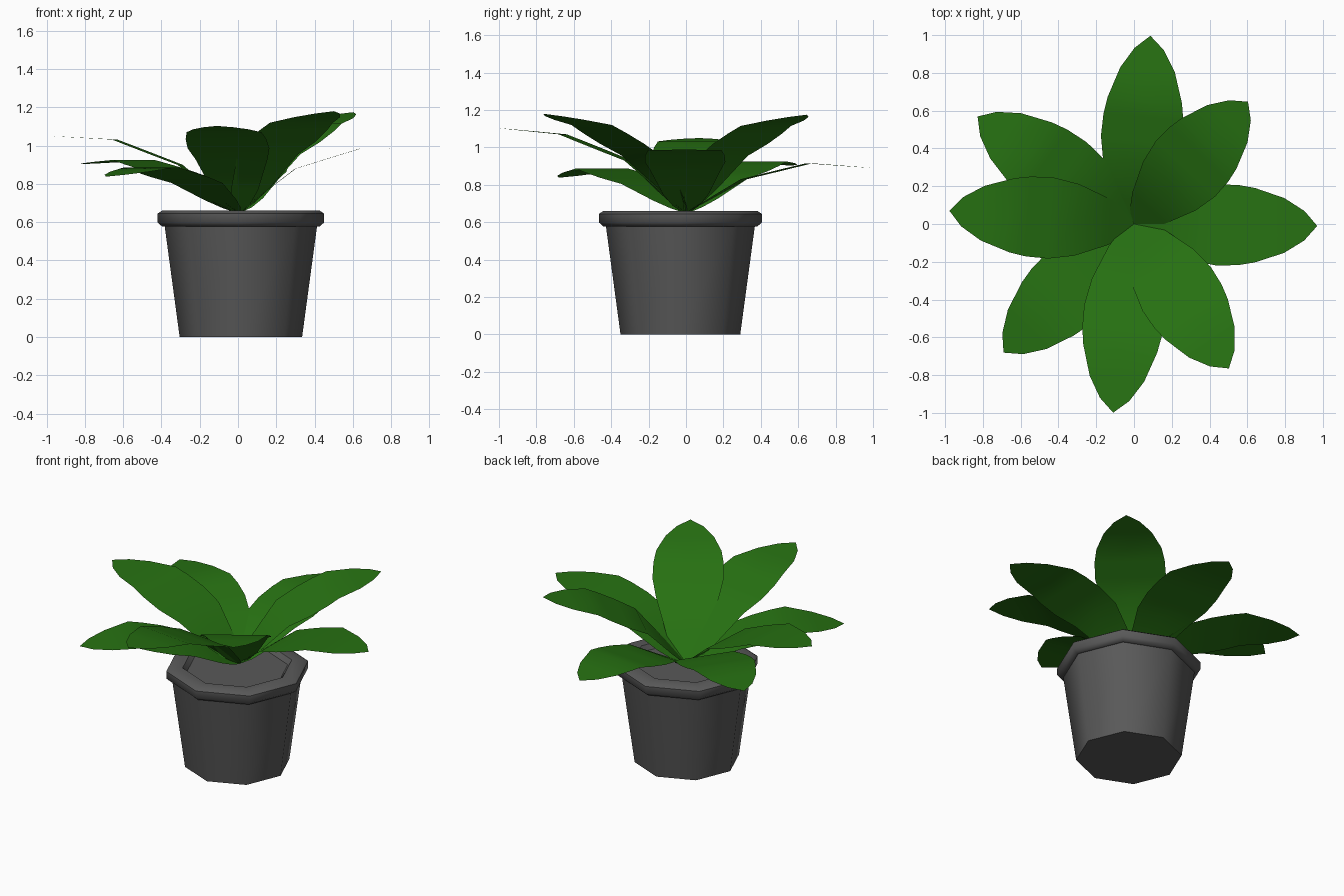
import bpy, bmesh, math

if "Cube" in bpy.data.objects:
    bpy.data.objects.remove(bpy.data.objects["Cube"])


def material(name, rgb):
    m = bpy.data.materials.new(name)
    m.diffuse_color = (*rgb, 1)
    m.use_nodes = True
    m.node_tree.nodes["Principled BSDF"].inputs["Base Color"].default_value = m.diffuse_color
    return m


GREY = material("pot grey", (0.10, 0.10, 0.10))
GREEN = material("leaf green", (0.02, 0.165, 0.006))


def finish(bm, name, mat, angle):
    me = bpy.data.meshes.new(name)
    bm.to_mesh(me)
    bm.free()
    me.materials.append(mat)
    ob = bpy.data.objects.new(name, me)
    bpy.context.collection.objects.link(ob)
    bpy.ops.object.select_all(action='DESELECT')
    ob.select_set(True)
    bpy.context.view_layer.objects.active = ob
    bpy.ops.object.shade_smooth_by_angle(angle=math.radians(angle))
    return ob


# Octagonal pot: one closed profile (radius, z) from the base over the rim to the soil
PROFILE = [(0.32, 0), (0.398, 0.578), (0.412, 0.578), (0.435, 0.598), (0.435, 0.645),
           (0.412, 0.66), (0.335, 0.66), (0.31, 0.63)]
SIDES, CX, CY = 8, 0.015, -0.03
bm = bmesh.new()
rings = []
for r, z in PROFILE:
    rings.append([bm.verts.new((CX + r * math.cos(2 * math.pi * i / SIDES),
                                CY + r * math.sin(2 * math.pi * i / SIDES), z))
                  for i in range(SIDES)])
for a, b in zip(rings, rings[1:]):
    for i in range(SIDES):
        j = (i + 1) % SIDES
        bm.faces.new((a[i], a[j], b[j], b[i]))
bm.faces.new(rings[0][::-1])
bm.faces.new(rings[-1])
finish(bm, "pot", GREY, 50)

# Leaf outline: (fraction of length, half width)
OUTLINE = [(0, 0.015), (0.05, 0.07), (0.13, 0.12), (0.31, 0.19), (0.45, 0.215),
           (0.57, 0.212), (0.66, 0.197), (0.82, 0.145), (0.93, 0.078), (1, 0)]
BENDS = (0, 0.31, 0.66, 1)

# Leaves: heading in degrees, length, heights at the bends
LEAVES = [
    (85.0, 1.00, (0.65, 0.83, 0.915, 0.89)),
    (47.0, 0.885, (0.65, 0.955, 1.115, 1.175)),
    (-0.6, 0.97, (0.65, 0.88, 0.985, 0.988)),
    (-56.7, 0.915, (0.65, 0.955, 1.12, 1.18)),
    (-96.3, 1.005, (0.65, 0.93, 1.07, 1.103)),
    (-135.4, 0.97, (0.65, 0.805, 0.887, 0.838)),
    (175.9, 0.98, (0.65, 0.90, 1.032, 1.05)),
    (145.5, 1.005, (0.65, 0.835, 0.925, 0.903)),
]


def height(t, zs):
    for k in range(3):
        if t <= BENDS[k + 1]:
            f = (t - BENDS[k]) / (BENDS[k + 1] - BENDS[k])
            return zs[k] + f * (zs[k + 1] - zs[k])


for n, (heading, length, zs) in enumerate(LEAVES, 1):
    c, s = math.cos(math.radians(heading)), math.sin(math.radians(heading))
    bm = bmesh.new()
    prev = None
    for t, w in OUTLINE:
        r, z = t * length, height(t, zs)
        sides = (-w, 0, w) if w else (0,)
        row = [bm.verts.new((r * c - o * s, r * s + o * c, z)) for o in sides]
        if prev and len(row) == 3:
            for i in (0, 1):
                bm.faces.new((prev[i], row[i], row[i + 1], prev[i + 1]))
        elif prev:
            for i in (0, 1):
                bm.faces.new((prev[i], row[0], prev[i + 1]))
        prev = row
    finish(bm, f"leaf_{n}", GREEN, 60)
